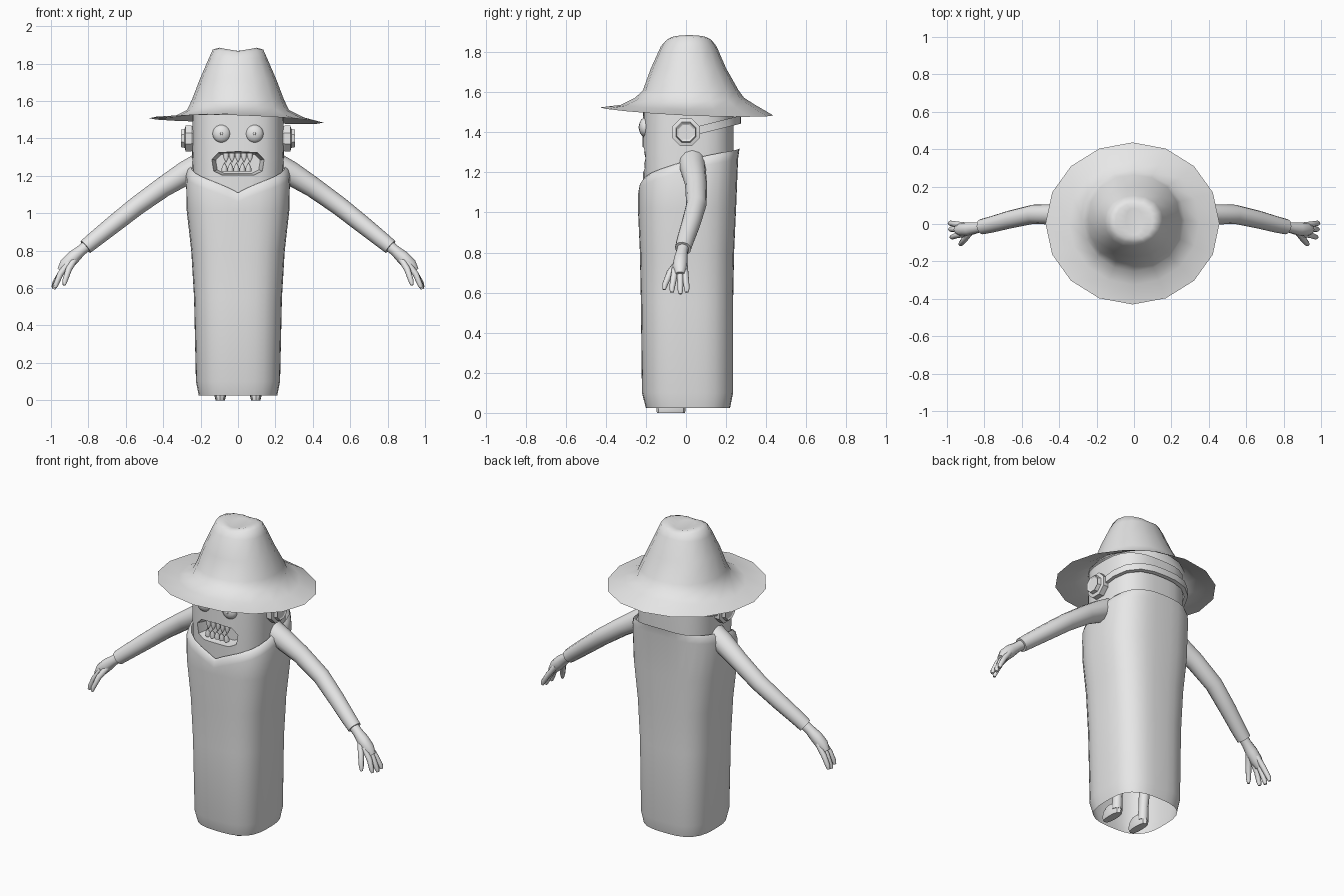
import bpy, bmesh, math
from math import sin, cos, pi, radians
from mathutils import Vector

cube = bpy.data.objects.get("Cube")
if cube:
    bpy.data.objects.remove(cube)

GREY = (0.8, 0.8, 0.8, 1)
mat = bpy.data.materials.new("light_grey")
mat.use_nodes = True
mat.diffuse_color = GREY
mat.node_tree.nodes["Principled BSDF"].inputs["Base Color"].default_value = GREY


def finish(name, bm, angle=40):
    bmesh.ops.recalc_face_normals(bm, faces=bm.faces)
    me = bpy.data.meshes.new(name)
    bm.to_mesh(me)
    bm.free()
    me.materials.append(mat)
    ob = bpy.data.objects.new(name, me)
    bpy.context.collection.objects.link(ob)
    smooth(me, angle)
    return ob


def smooth(me, angle):
    for p in me.polygons:
        p.use_smooth = True
    me.set_sharp_from_angle(angle=radians(angle))


def loft(name, rings, caps=(True, True), angle=40):
    """Skin a list of closed point rings."""
    bm = bmesh.new()
    rows = [[bm.verts.new(p) for p in r] for r in rings]
    for a, b in zip(rows, rows[1:]):
        for i in range(len(a)):
            j = (i + 1) % len(a)
            bm.faces.new((a[i], a[j], b[j], b[i]))
    for row, cap in zip((rows[0], rows[-1]), caps):
        if cap:
            bm.faces.new(row)
    return finish(name, bm, angle)


def tube(name, path, sides=10, angle=50):
    """Round tube through (x, y, z, radius) points."""
    pts = [Vector(p[:3]) for p in path]
    rings = []
    for i, p in enumerate(pts):
        d = pts[min(i + 1, len(pts) - 1)] - pts[max(i - 1, 0)]
        u = d.cross(Vector((0, 1, 0))).normalized()
        v = d.cross(u).normalized()
        r = path[i][3]
        rings.append([p + r * (u * cos(2 * pi * k / sides) + v * sin(2 * pi * k / sides))
                      for k in range(sides)])
    return loft(name, rings, angle=angle)


def squircle(a, rx, front, back, n=3.0):
    """Point of a rounded square; angle 0 is the front."""
    s, c = sin(a), cos(a)
    k = (abs(s) ** n + abs(c) ** n) ** (-1 / n)
    return rx * s * k, (front + back) / 2 - (back - front) / 2 * c * k


def angles(n):
    return [2 * pi * i / n for i in range(n)]


# Coat: open at the hem and collar
def collar(a):
    return 1.11 + 0.21 * abs(sin(a / 2)) ** 0.9


coat = []
for z, rx, f, b in [(0.025, 0.21, -0.2, 0.22), (0.1, 0.225, -0.22, 0.235),
                    (0.55, 0.235, -0.225, 0.235), (0.8, 0.25, -0.23, 0.24),
                    (1.02, 0.275, -0.24, 0.25)]:
    coat.append([(*squircle(a, rx, f, b), z) for a in angles(32)])
for dz, rx, f, b in [(-0.05, 0.278, -0.24, 0.26), (-0.015, 0.268, -0.235, 0.265),
                     (0, 0.252, -0.222, 0.268)]:
    coat.append([(*squircle(a, rx, f, b), collar(a) + dz) for a in angles(32)])
loft("coat", coat, (False, False), 60)

# Head, with a mouth cut into the front
head = loft("head", [[(*squircle(a, rx, f, b), z) for a in angles(32)]
                     for z, rx, f, b in [(1.04, 0.235, -0.21, 0.23), (1.3, 0.245, -0.218, 0.238),
                                         (1.56, 0.243, -0.212, 0.238)]])


def mouth_ring(y, k):
    return [(0.14 * k * x, y, 1.265 + 0.065 * k * z)
            for x, z in [(-0.75, 0.9), (0, 1), (0.75, 0.9), (1, 0.35), (0.93, -0.6),
                         (0.6, -0.95), (-0.6, -0.95), (-0.93, -0.6), (-1, 0.35)]]


cutter = loft("mouth_cutter", [mouth_ring(-0.3, 1), mouth_ring(-0.2, 1), mouth_ring(-0.14, 0.85)])
mod = head.modifiers.new("mouth", 'BOOLEAN')
mod.operation = 'DIFFERENCE'
mod.solver = 'EXACT'
mod.object = cutter
bpy.context.view_layer.update()
cut = bpy.data.meshes.new_from_object(head.evaluated_get(bpy.context.evaluated_depsgraph_get()))
head.modifiers.clear()
head.data = cut
smooth(cut, 40)
bpy.data.objects.remove(cutter)

# Teeth: two rows of cones
for row, base, tip in (("upper", 1.32, 1.272), ("lower", 1.225, 1.27)):
    for i in range(5):
        x = (i - 2) * 0.032 + (0 if row == "upper" else -0.008)
        tube(f"{row}_tooth_{i + 1}", [(x, -0.19, base, 0.017),
                                      (x, -0.195, (base + tip) / 2, 0.014),
                                      (x, -0.2, tip, 0.002)], 8)

# Hat: crown, dented top and wavy brim in one sheet
def brim_z(a):
    return 1.5 + 0.02 * cos(a) - 0.012 * sin(a) + 0.004 * cos(2 * a)


hat = [[(0.465 * sin(a) - 0.008, -0.433 * cos(a) + 0.003, brim_z(a)) for a in angles(16)],
       [(0.35 * sin(a), 0.01 - 0.335 * cos(a), 1.525 + 0.012 * cos(2 * a)) for a in angles(16)],
       [(0.272 * sin(a), 0.018 - 0.272 * cos(a), 1.562 + 0.01 * cos(2 * a)) for a in angles(16)]]
for z, rx, f, b in [(1.61, 0.245, -0.215, 0.262), (1.72, 0.203, -0.175, 0.2),
                    (1.83, 0.155, -0.125, 0.152), (1.875, 0.135, -0.1, 0.13),
                    (1.885, 0.1, -0.08, 0.11), (1.868, 0.045, -0.06, 0.085)]:
    hat.append([(*squircle(a, rx, f, b, 2.2),
                 z - (0.018 * (1 - abs(sin(a))) if z > 1.85 and rx > 0.05 else 0))
                for a in angles(16)])
loft("hat", hat, (False, True), 60)

# Headset band around the back of the head
band = []
for i in range(13):
    a = pi / 2 - 0.15 + (pi + 0.3) * i / 12
    ring = []
    for grow, dz in ((0, -0.02), (0.02, -0.02), (0.02, 0.02), (0, 0.02)):
        x, y = squircle(a, 0.25 + grow, -0.218 - grow, 0.255 + grow, 2.8)
        ring.append((x, y, 1.395 + 0.25 * y + dz))
    band.append(ring)
loft("headset_band", band, angle=30)

for side, s in (("left", 1), ("right", -1)):
    # Eye with a small pupil bump
    for part, r, y, depth in (("eye", 0.048, -0.205, 0.03), ("pupil", 0.007, -0.234, 0.004)):
        bm = bmesh.new()
        bmesh.ops.create_uvsphere(bm, u_segments=16, v_segments=10, radius=1)
        for v in bm.verts:
            v.co = (s * 0.088 + r * v.co.x, y + depth * v.co.y, 1.425 + r * v.co.z)
        finish(f"{side}_{part}", bm, 180)

    # Octagonal stepped earpiece
    loft(f"{side}_earpiece",
         [[(s * x, r * cos(a + pi / 8), 1.4 + r * sin(a + pi / 8)) for a in angles(8)]
          for x, r in [(0.23, 0.06), (0.25, 0.075), (0.28, 0.075), (0.285, 0.055),
                       (0.305, 0.05), (0.3, 0.04)]], angle=20)

    # Sleeve
    tube(f"{side}_sleeve", [(s * x, y, z, r) for x, y, z, r in [
        (0.2, 0.03, 1.255, 0.07), (0.28, 0.035, 1.215, 0.064), (0.4, 0.05, 1.14, 0.055),
        (0.54, 0.052, 1.04, 0.051), (0.66, 0.025, 0.945, 0.048), (0.76, -0.002, 0.865, 0.044),
        (0.815, -0.015, 0.82, 0.041)]], 12)

    # Hand: palm, three fingers and a thumb
    tube(f"{side}_palm", [(s * x, y, z, r) for x, y, z, r in [
        (0.79, -0.01, 0.84, 0.03), (0.84, -0.02, 0.8, 0.029), (0.88, -0.026, 0.765, 0.036),
        (0.92, -0.03, 0.725, 0.036), (0.945, -0.03, 0.69, 0.024)]])
    for part, y0, x1, y1, z1 in (("inner_finger", -0.052, 0.978, -0.07, 0.602),
                                 ("middle_finger", -0.03, 0.985, -0.028, 0.594),
                                 ("outer_finger", -0.008, 0.988, 0.004, 0.602)):
        tube(f"{side}_{part}", [(s * 0.905, y0, 0.735, 0.017),
                                (s * 0.95, (y0 + y1) / 2, 0.675, 0.016),
                                (s * (x1 - 0.006), y1, z1 + 0.02, 0.014),
                                (s * x1, y1, z1, 0.009)], 8)
    tube(f"{side}_thumb", [(s * 0.87, -0.035, 0.76, 0.018), (s * 0.905, -0.08, 0.7, 0.017),
                           (s * 0.925, -0.105, 0.64, 0.014), (s * 0.93, -0.11, 0.615, 0.008)], 8)

    # Shoe and leg inside the coat
    loft(f"{side}_shoe", [[(s * 0.095 + 0.5 * w * sin(a) * (abs(sin(a)) + 0.01) ** -0.4,
                            -0.075 + 0.07 * k * -cos(a), z) for a in angles(12)]
                          for z, w, k in [(0, 0.05, 1), (0.02, 0.06, 1.05), (0.05, 0.055, 0.95),
                                          (0.075, 0.04, 0.7)]])
    tube(f"{side}_leg", [(s * 0.095, -0.035, 0.03, 0.03), (s * 0.095, -0.03, 0.12, 0.028),
                         (s * 0.095, 0, 0.5, 0.04), (s * 0.095, 0, 0.8, 0.05)])
